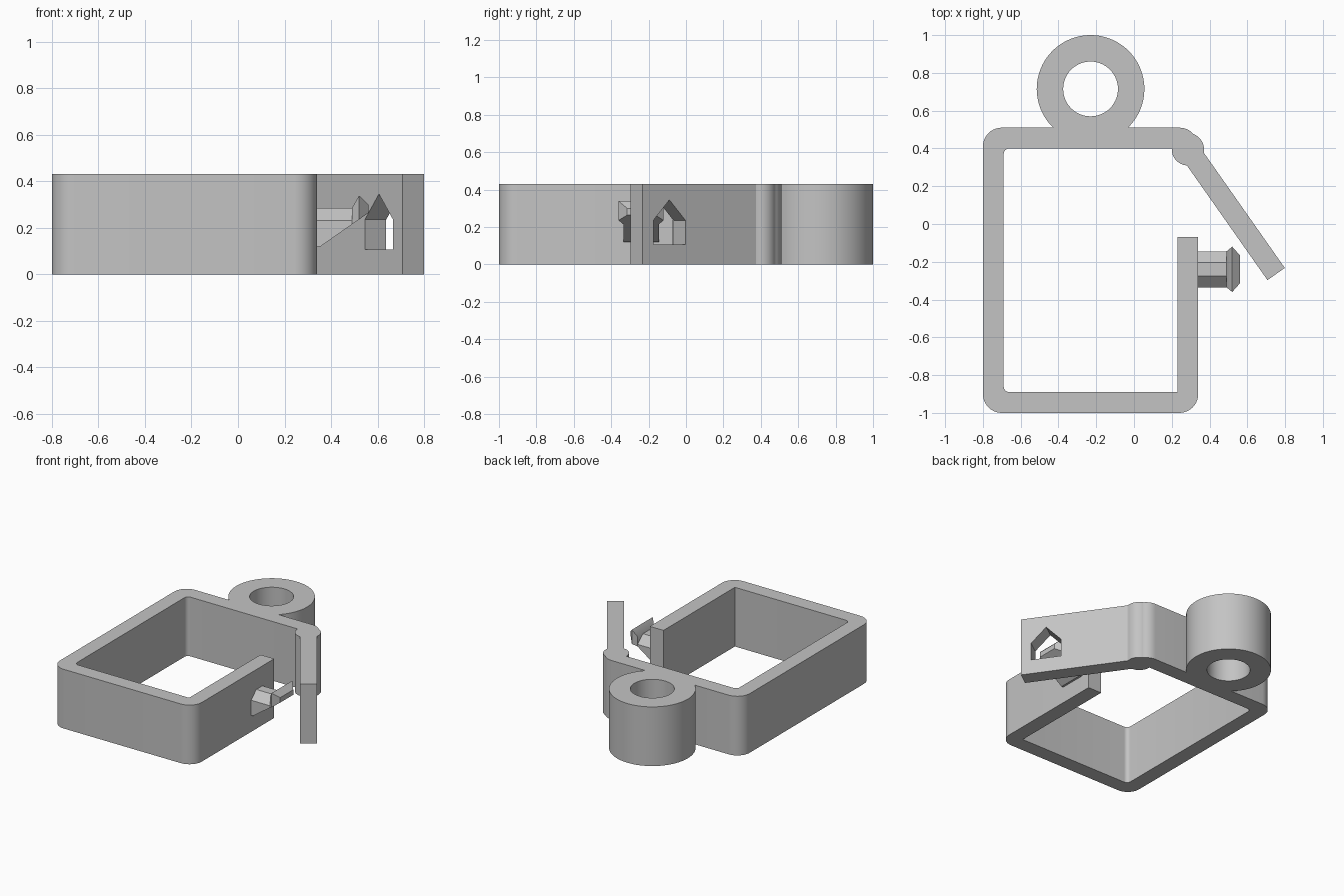
import bpy, bmesh, math
from mathutils import Matrix, Vector

if "Cube" in bpy.data.objects:
    bpy.data.objects.remove(bpy.data.objects["Cube"])

HEIGHT = 0.43
grey = bpy.data.materials.new("plain grey")
grey.diffuse_color = (0.55, 0.55, 0.55, 1)
grey.use_nodes = True
grey.node_tree.nodes["Principled BSDF"].inputs["Base Color"].default_value = grey.diffuse_color


def finish(name, bm):
    bmesh.ops.recalc_face_normals(bm, faces=bm.faces[:])
    mesh = bpy.data.meshes.new(name)
    bm.to_mesh(mesh)
    bm.free()
    mesh.materials.append(grey)
    obj = bpy.data.objects.new(name, mesh)
    bpy.context.collection.objects.link(obj)
    bpy.ops.object.select_all(action='DESELECT')
    obj.select_set(True)
    bpy.context.view_layer.objects.active = obj
    bpy.ops.object.shade_smooth_by_angle(angle=math.radians(30))
    return obj


def prism(name, loops, depth, matrix=Matrix()):
    """Extrude an outline (first loop) with holes (other loops)."""
    bm = bmesh.new()
    rings = []
    for w in (0, depth):
        level, edges = [], []
        for loop in loops:
            vs = [bm.verts.new((u, v, w)) for u, v in loop]
            edges += [bm.edges.new((vs[i - 1], vs[i])) for i in range(len(vs))]
            level.append(vs)
        bmesh.ops.triangle_fill(bm, edges=edges, use_beauty=True, normal=(0, 0, 1))
        rings.append(level)
    for low, top in zip(*rings):
        for i in range(len(low)):
            bm.faces.new((low[i - 1], low[i], top[i], top[i - 1]))
    bmesh.ops.transform(bm, matrix=matrix, verts=bm.verts[:])
    return finish(name, bm)


def loft(name, sections):
    """Skin matching cross-sections and cap both ends."""
    bm = bmesh.new()
    rows = [[bm.verts.new(p) for p in s] for s in sections]
    for a, b in zip(rows, rows[1:]):
        for i in range(len(a)):
            bm.faces.new((a[i - 1], a[i], b[i], b[i - 1]))
    bm.faces.new(rows[0])
    bm.faces.new(rows[-1])
    return finish(name, bm)


def arc(cx, cy, r, start, end, steps):
    angles = [math.radians(start + (end - start) * i / steps) for i in range(steps + 1)]
    return [(cx + r * math.cos(a), cy + r * math.sin(a)) for a in angles]


# Arm placement: starts on the hinge and leans outward
along = Vector((0.575, -0.818, 0)).normalized()
across = Vector((0.818, 0.575, 0)).normalized()
start = Vector((0.28, 0.31, 0))
LENGTH, THICK = 0.742, 0.112
outer = start + across * THICK

# Open frame with hinge bulge and hanging ring
outline = (
    [(0.34, -0.07), (0.23, -0.07), (0.23, -0.89)]        # free end of right wall
    + arc(-0.66, -0.86, 0.03, 270, 180, 6)               # inner corners
    + arc(-0.66, 0.37, 0.03, 180, 90, 6)
    + arc(0.285, 0.395, 0.085, 177, 262, 10)             # hinge, inside
    + [(start.x, start.y), (outer.x, outer.y)]
    + arc(0.285, 0.395, 0.086, -8, 66, 9)                # hinge, outside
    + arc(0.24, 0.41, 0.10, 41, 90, 6)
    + arc(-0.23, 0.715, 0.285, -46, 226, 60)             # ring
    + arc(-0.70, 0.41, 0.10, 90, 180, 10)                # outer corners
    + arc(-0.70, -0.90, 0.10, 180, 270, 10)
    + arc(0.24, -0.90, 0.10, 270, 360, 10)
)
ring_hole = arc(-0.23, 0.715, 0.145, 0, 360, 56)[:-1]
prism("frame_with_ring", [outline, ring_hole], HEIGHT)

# Latch arm with house-shaped slot
a, b = LENGTH - 0.281, LENGTH - 0.071
panel = [(0, 0), (LENGTH, 0), (LENGTH, HEIGHT), (0, HEIGHT)]
slot = [(a, 0.107), (b, 0.107), (b, 0.235), ((a + b) / 2, 0.345), (a, 0.235)]
placement = Matrix((along, (0, 0, 1), across)).transposed().to_4x4()
placement.translation = start
prism("latch_arm", [panel, slot], THICK, placement)

# Catch peg: both pieces share one sloping underside
MID = -0.24


def under(x):
    return 0.12 + max(0, x - 0.355) * 0.7


def shaft_section(x):
    z = under(x)
    half = [(0.095, z), (0.095, 0.23), (0.035, 0.285)]
    return ([(x, MID - y, h) for y, h in half]
            + [(x, MID + y, h) for y, h in reversed(half)])


def head_section(x, half, top):
    z = under(x)
    return [(x, MID - half, z), (x, MID - half, top),
            (x, MID + half, top), (x, MID + half, z)]


loft("peg_shaft", [shaft_section(x) for x in (0.34, 0.355, 0.49)])
loft("peg_head", [head_section(0.49, 0.095, 0.285),
                  head_section(0.52, 0.12, 0.338),
                  head_section(0.56, 0.075, 0.30)])
